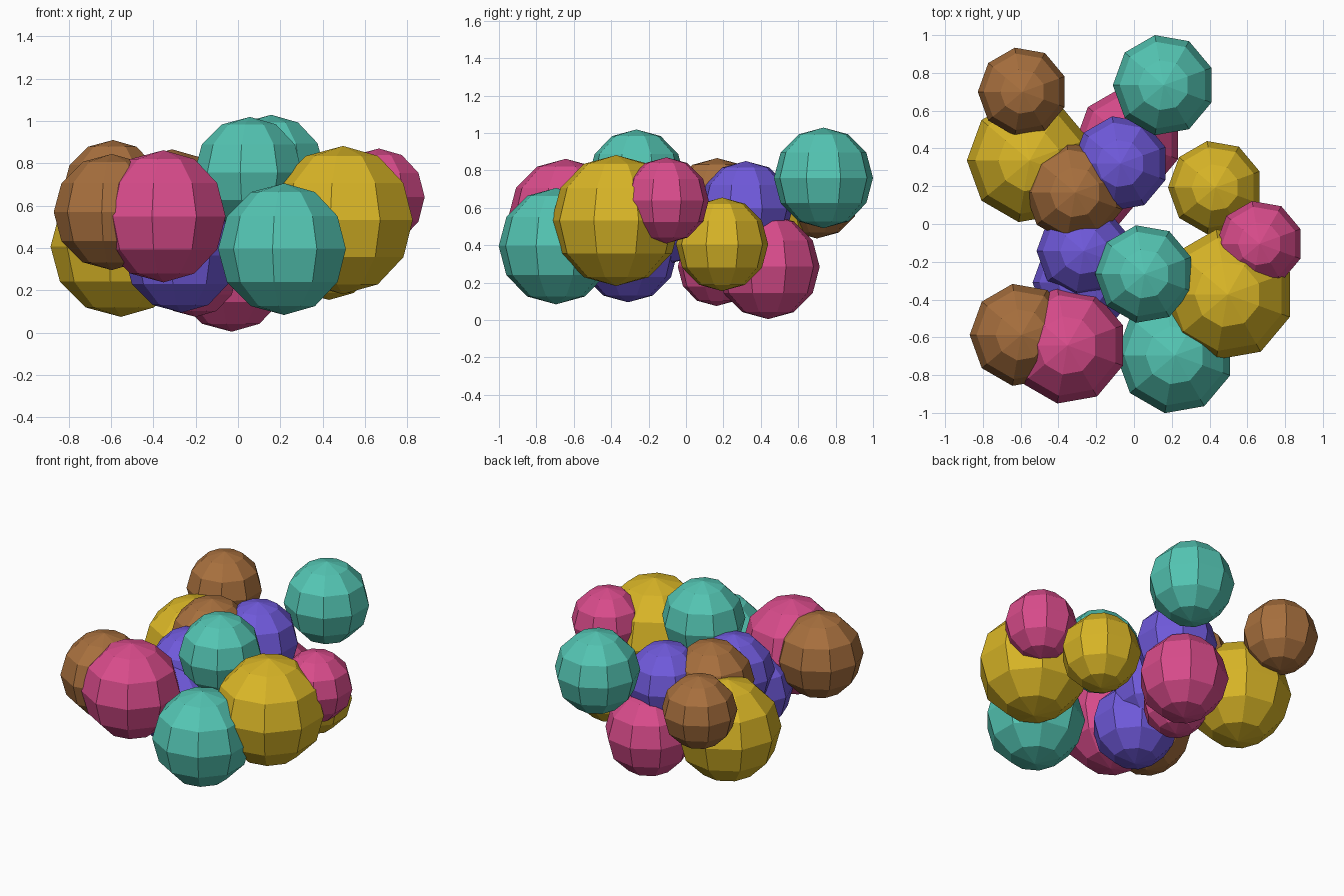
import bpy
import bmesh
from math import atan2, pi
from mathutils import Matrix, Vector

cube = bpy.data.objects.get("Cube")
if cube:
    bpy.data.objects.remove(cube, do_unlink=True)


def make_material(name, rgb):
    mat = bpy.data.materials.new(name)
    mat.use_nodes = True
    color = (*rgb, 1.0)
    mat.diffuse_color = color
    shader = next(n for n in mat.node_tree.nodes if n.type == "BSDF_PRINCIPLED")
    shader.inputs["Base Color"].default_value = color
    return mat


def make_ball(name, mat, center, radius):
    """Flat-shaded ball with nine sides and a corner pointing to -x."""
    bm = bmesh.new()
    bmesh.ops.create_uvsphere(bm, u_segments=9, v_segments=6, radius=radius)
    rim = min(bm.verts, key=lambda v: abs(v.co.z)).co
    turn = Matrix.Rotation(pi - atan2(rim.y, rim.x), 3, "Z")
    bmesh.ops.rotate(bm, verts=bm.verts, cent=Vector(), matrix=turn)
    mesh = bpy.data.meshes.new(name)
    bm.to_mesh(mesh)
    bm.free()
    mesh.materials.append(mat)
    ball = bpy.data.objects.new(name, mesh)
    ball.location = center
    bpy.context.collection.objects.link(ball)


yellow = make_material("mustard yellow", (0.70, 0.468, 0.02))
brown = make_material("wood brown", (0.392, 0.162, 0.048))
teal = make_material("teal", (0.089, 0.565, 0.456))
pink = make_material("hot pink", (0.70, 0.072, 0.262))
purple = make_material("violet", (0.162, 0.102, 0.716))

# Cluster of balls: name, material, center, radius
balls = [
    ("yellow_ball_right", yellow, (-0.553, 0.337, 0.407), 0.332),
    ("yellow_ball_left", yellow, (0.43, 0.193, 0.405), 0.25),
    ("yellow_ball_large", yellow, (0.496, -0.373, 0.532), 0.35),
    ("brown_ball_back", brown, (-0.59, 0.70, 0.673), 0.237),
    ("brown_ball_middle", brown, (-0.311, 0.167, 0.60), 0.266),
    ("brown_ball_front", brown, (-0.596, -0.587, 0.57), 0.274),
    ("teal_ball_back", teal, (0.157, 0.735, 0.76), 0.269),
    ("teal_ball_top", teal, (0.056, -0.265, 0.757), 0.262),
    ("teal_ball_front", teal, (0.217, -0.695, 0.395), 0.311),
    ("pink_ball_back", pink, (-0.03, 0.439, 0.285), 0.28),
    ("pink_ball_low", pink, (-0.20, 0.163, 0.285), 0.21),
    ("pink_ball_left", pink, (0.665, -0.105, 0.64), 0.23),
    ("pink_ball_front", pink, (-0.352, -0.643, 0.55), 0.312),
    ("purple_ball_back", purple, (-0.072, 0.32, 0.596), 0.254),
    ("purple_ball_middle", purple, (-0.266, -0.143, 0.537), 0.25),
    ("purple_ball_low", purple, (-0.267, -0.31, 0.365), 0.27),
]
for ball in balls:
    make_ball(*ball)
